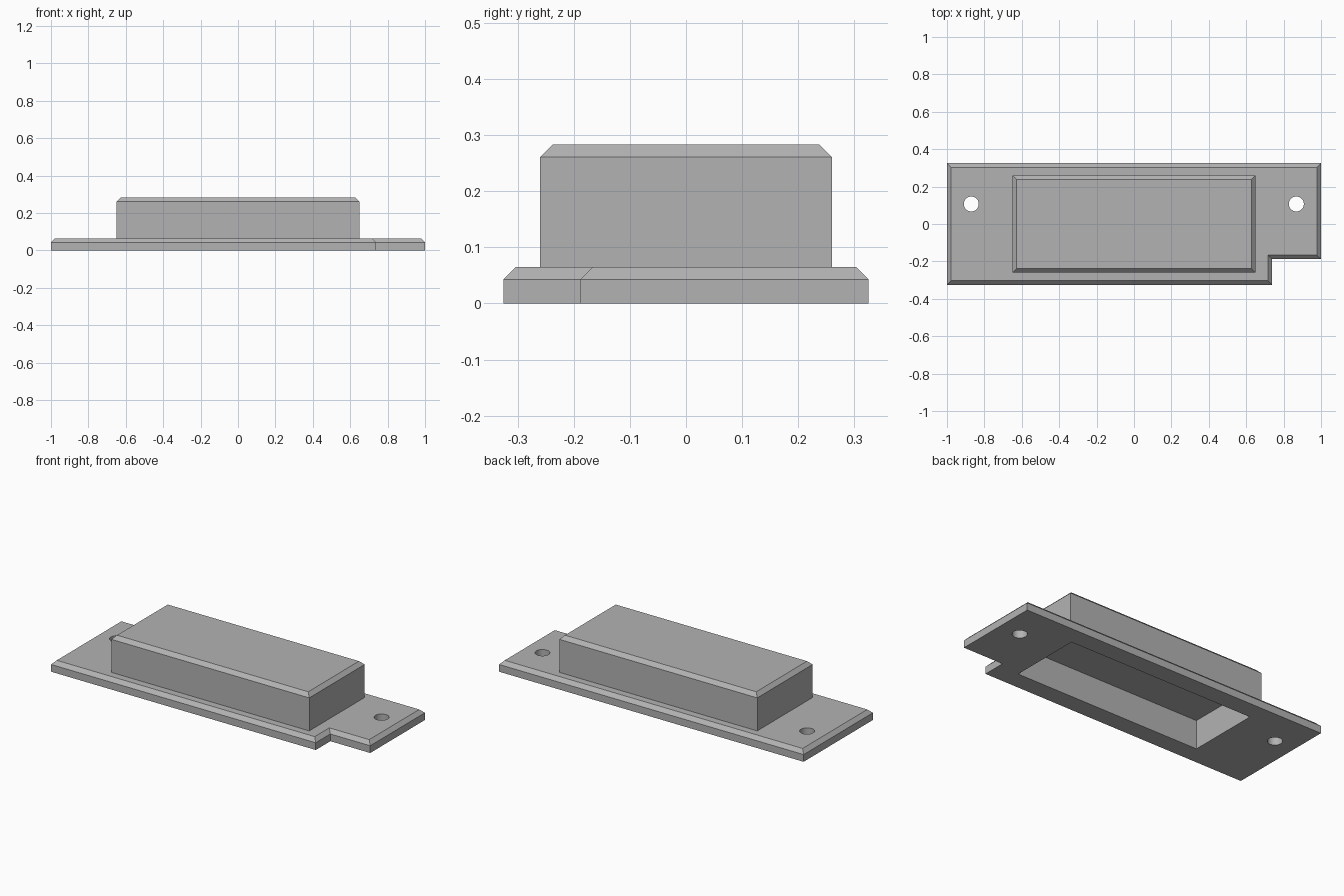
import bpy
import bmesh
from mathutils import Vector

if "Cube" in bpy.data.objects:
    bpy.data.objects.remove(bpy.data.objects["Cube"], do_unlink=True)

CHAMFER = 0.022

grey = bpy.data.materials.new("light grey plastic")
grey.use_nodes = True
COLOUR = (0.45, 0.45, 0.45, 1)
grey.diffuse_color = COLOUR
grey.node_tree.nodes["Principled BSDF"].inputs["Base Color"].default_value = COLOUR


def rectangle(hx, hy):
    return [(-hx, -hy), (hx, -hy), (hx, hy), (-hx, hy)]


def inset(outline, d):
    """Move every edge of a counter-clockwise right-angled outline inwards."""
    pts = [Vector(p) for p in outline]
    result = []
    for i, p in enumerate(pts):
        a = (p - pts[i - 1]).normalized()
        b = (pts[(i + 1) % len(pts)] - p).normalized()
        result.append(p + d * (Vector((-a.y, a.x)) + Vector((-b.y, b.x))))
    return result


def prism(name, outline, z0, z1, chamfer=0):
    """Extruded outline with an optional chamfer round its top."""
    levels = [(outline, z0), (outline, z1 - chamfer)]
    if chamfer:
        levels.append((inset(outline, chamfer), z1))
    bm = bmesh.new()
    rings = [[bm.verts.new((p[0], p[1], z)) for p in pts] for pts, z in levels]
    n = len(outline)
    for low, high in zip(rings, rings[1:]):
        for i in range(n):
            j = (i + 1) % n
            bm.faces.new((low[i], low[j], high[j], high[i]))
    bm.faces.new(rings[0][::-1])
    bm.faces.new(rings[-1])
    mesh = bpy.data.meshes.new(name)
    bm.to_mesh(mesh)
    bm.free()
    obj = bpy.data.objects.new(name, mesh)
    bpy.context.collection.objects.link(obj)
    mesh.materials.append(grey)
    return obj


def combine(target, other, operation):
    """Apply a boolean and remove the helper."""
    other.hide_render = True
    mod = target.modifiers.new("boolean", "BOOLEAN")
    mod.operation = operation
    mod.solver = "EXACT"
    mod.object = other
    bpy.ops.object.select_all(action="DESELECT")
    bpy.context.view_layer.objects.active = target
    target.select_set(True)
    bpy.ops.object.modifier_apply(modifier=mod.name)
    bpy.data.objects.remove(other, do_unlink=True)


# Mounting flange with one notched corner
flange = [(-1, -0.325), (0.738, -0.325), (0.738, -0.188),
          (1, -0.188), (1, 0.325), (-1, 0.325)]
housing = prism("housing", flange, 0, 0.065, CHAMFER)

# Raised box on the flange
combine(housing, prism("raised_box", rectangle(0.65, 0.26), 0.03, 0.283, CHAMFER), "UNION")

# Cavity open at the bottom
combine(housing, prism("cavity", rectangle(0.607, 0.217), -0.1, 0.17), "DIFFERENCE")

# Screw holes at both ends
for x in (-0.87, 0.868):
    bpy.ops.mesh.primitive_cylinder_add(vertices=48, radius=0.04, depth=0.4,
                                        location=(x, 0.107, 0))
    hole = bpy.context.object
    hole.name = "screw_hole"
    hole.data.materials.append(grey)
    combine(housing, hole, "DIFFERENCE")

bpy.ops.object.shade_smooth_by_angle()
